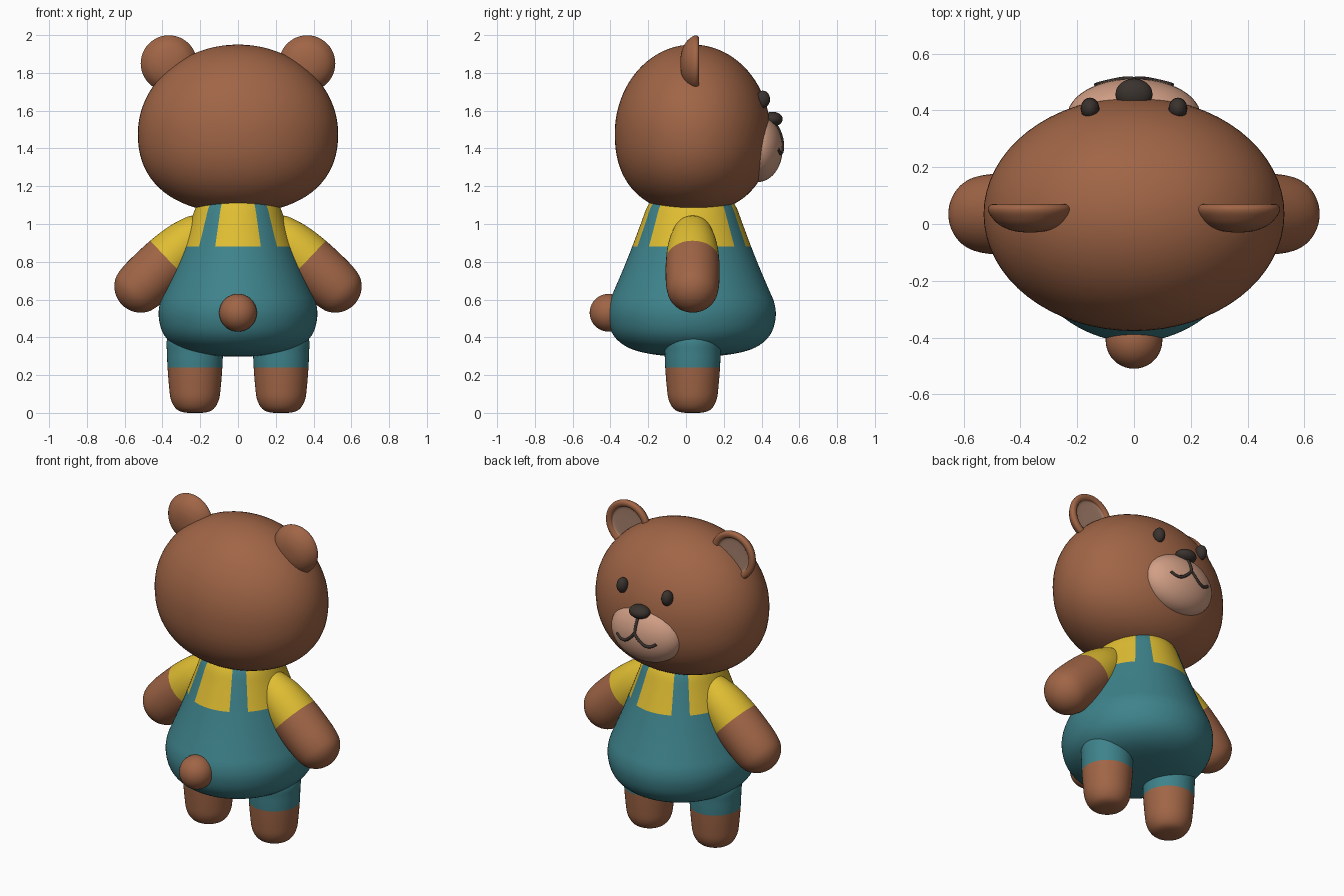
import bpy, bmesh, math
from mathutils import Matrix, Vector

if "Cube" in bpy.data.objects:
    bpy.data.objects.remove(bpy.data.objects["Cube"])


def material(name, rgb):
    m = bpy.data.materials.new(name)
    m.diffuse_color = (*rgb, 1)
    m.use_nodes = True
    m.node_tree.nodes["Principled BSDF"].inputs["Base Color"].default_value = m.diffuse_color
    return m


BROWN = material("brown fur", (0.352, 0.130, 0.061))
TAN = material("pale muzzle", (0.640, 0.345, 0.235))
INNER = material("inner ear", (0.380, 0.215, 0.150))
YELLOW = material("yellow shirt", (0.740, 0.510, 0.032))
TEAL = material("teal dungarees", (0.048, 0.225, 0.258))
DARK = material("dark features", (0.042, 0.032, 0.027))

CY = 0.035  # depth of the body's centre line


def smooth_profile(pts, steps=4):
    """Catmull-Rom through (radius, height) points that start and end on the axis."""
    p = [(-pts[1][0], pts[1][1])] + pts + [(-pts[-2][0], pts[-2][1])]
    out = []
    for a, b, c, d in zip(p, p[1:], p[2:], p[3:]):
        for i in range(steps):
            t = i / steps
            out.append(tuple(0.5 * (2 * b[k] + (c[k] - a[k]) * t
                                    + (2 * a[k] - 5 * b[k] + 4 * c[k] - d[k]) * t * t
                                    + (3 * b[k] - a[k] - 3 * c[k] + d[k]) * t ** 3)
                             for k in (0, 1)))
    return out + [pts[-1]]


def lathe(name, prof, mats, matrix, segs=48, rule=None):
    """Revolve a profile round local z; rule(face centre) picks the material."""
    bm = bmesh.new()
    rings = [[bm.verts.new((r * math.sin(math.tau * i / segs), r * math.cos(math.tau * i / segs), h))
              for i in range(segs)] for r, h in prof]
    for a, b in zip(rings, rings[1:]):
        for i in range(segs):
            j = (i + 1) % segs
            bm.faces.new((a[i], a[j], b[j], b[i]))
    bmesh.ops.remove_doubles(bm, verts=bm.verts, dist=1e-5)
    for f in bm.faces:
        f.smooth = True
        if rule:
            f.material_index = rule(f.calc_center_median())
    bm.transform(matrix)
    bmesh.ops.recalc_face_normals(bm, faces=bm.faces)
    me = bpy.data.meshes.new(name)
    bm.to_mesh(me)
    bm.free()
    for m in mats:
        me.materials.append(m)
    ob = bpy.data.objects.new(name, me)
    bpy.context.collection.objects.link(ob)
    return ob


def place(loc, scale=(1, 1, 1), axis=(0, 0, 1)):
    rot = Vector((0, 0, 1)).rotation_difference(Vector(axis)).to_matrix().to_4x4()
    return Matrix.Translation(loc) @ rot @ Matrix.Diagonal((*scale, 1))


def ellipsoid(name, mat, loc, radii, segs=40):
    n = segs // 2
    prof = [(math.sin(math.pi * i / n), -math.cos(math.pi * i / n)) for i in range(n + 1)]
    prof[0], prof[-1] = (0, -1), (0, 1)
    return lathe(name, prof, [mat], place(loc, radii), segs)


# Head: round on top, slightly squarer below
head = []
for i in range(41):
    a = math.pi * i / 40
    s, c = max(0, math.sin(a)), -math.cos(a)
    e = 2 / 2.3 if c < 0 else 1
    h = 0.42 if c < 0 else 0.47
    head.append((s ** e if 0 < i < 40 else 0, math.copysign(abs(c) ** e, c) * h))
lathe("head", head, [BROWN], place((0, CY, 1.48), (0.53, 0.412, 1)), 64)


# Body: teal dungarees with straps over a yellow shirt
def clothes(c):
    ang = math.degrees(math.atan2(abs(c.x), abs(c.y)))
    return 0 if c.z < 0.88 or 24 < ang < 44 else 1


body = [(0, 0.30), (0.15, 0.303), (0.29, 0.328), (0.375, 0.37), (0.425, 0.43), (0.445, 0.51),
        (0.438, 0.58), (0.41, 0.65), (0.367, 0.75), (0.315, 0.88), (0.27, 1.0), (0.23, 1.10),
        (0.18, 1.13), (0, 1.14)]
lathe("body", smooth_profile(body), [TEAL, YELLOW],
      place((0, CY - 0.005, 0), (0.944, 1, 1)), 90, clothes)

# Tail
ellipsoid("tail", BROWN, (0, -0.41, 0.53), (0.1, 0.1, 0.1))

arm = [(0, -0.115), (0.08, -0.083), (0.115, 0), (0.132, 0.08), (0.141, 0.176), (0.143, 0.28),
       (0.139, 0.378), (0.121, 0.448), (0.07, 0.499), (0, 0.518)]
leg = [(0, 0), (0.06, 0.003), (0.1, 0.022), (0.127, 0.07), (0.137, 0.14), (0.145, 0.24),
       (0.148, 0.32), (0.147, 0.39), (0.1, 0.46), (0, 0.48)]
ear = [(0, -0.03), (0.06, -0.024), (0.11, -0.002), (0.14, 0.03), (0.149, 0.052), (0.142, 0.066),
       (0.128, 0.07), (0.112, 0.064), (0.104, 0.05), (0.06, 0.047), (0, 0.047)]

for side, s in (("left", -1), ("right", 1)):
    # Arms with short sleeves
    lathe(side + "_arm", smooth_profile(arm), [YELLOW, BROWN],
          place((s * 0.24, CY, 0.93), axis=(s * 0.275, 0, -0.26)), 48,
          lambda c: int(c.z > 0.176))
    # Legs with short trouser legs
    lathe(side + "_leg", smooth_profile(leg), [BROWN, TEAL],
          place((s * 0.228, CY, 0)), 48, lambda c: int(c.z > 0.24))
    # Ears: domed behind, dished towards the face
    lathe(side + "_ear", smooth_profile(ear), [BROWN, INNER],
          place((s * 0.366, 0, 1.85), axis=(0, 1, 0)), 48,
          lambda c: int(c.z > 0.04 and math.hypot(c.x, c.y) < 0.106))
    # Eyes
    ellipsoid(side + "_eye", DARK, (s * 0.155, 0.407, 1.66), (0.033, 0.038, 0.046), 24)

# Muzzle and nose
M, R = (0, 0.38, 1.40), (0.235, 0.132, 0.178)
ellipsoid("muzzle", TAN, M, R, 48)
ellipsoid("nose", DARK, (0, 0.458, 1.555), (0.065, 0.054, 0.039), 32)

# Mouth: thin lines lying on the muzzle
cu = bpy.data.curves.new("mouth", 'CURVE')
cu.dimensions = '3D'
cu.bevel_depth = 0.009
cu.bevel_resolution = 2
cu.use_fill_caps = True
smile = [(0.135 * i / 12, 1.435 - 0.062 * math.sin(math.pi * 0.78 * (i / 12))) for i in range(13)]
stem = [(0, 1.54 - 0.105 * i / 6) for i in range(7)]
for line in (stem, smile, [(-x, z) for x, z in smile]):
    sp = cu.splines.new('POLY')
    sp.points.add(len(line) - 1)
    for p, (x, z) in zip(sp.points, line):
        y = M[1] + R[1] * math.sqrt(max(0, 1 - (x / R[0]) ** 2 - ((z - M[2]) / R[2]) ** 2))
        p.co = (x, y, z, 1)
cu.materials.append(DARK)
bpy.context.collection.objects.link(bpy.data.objects.new("mouth", cu))
